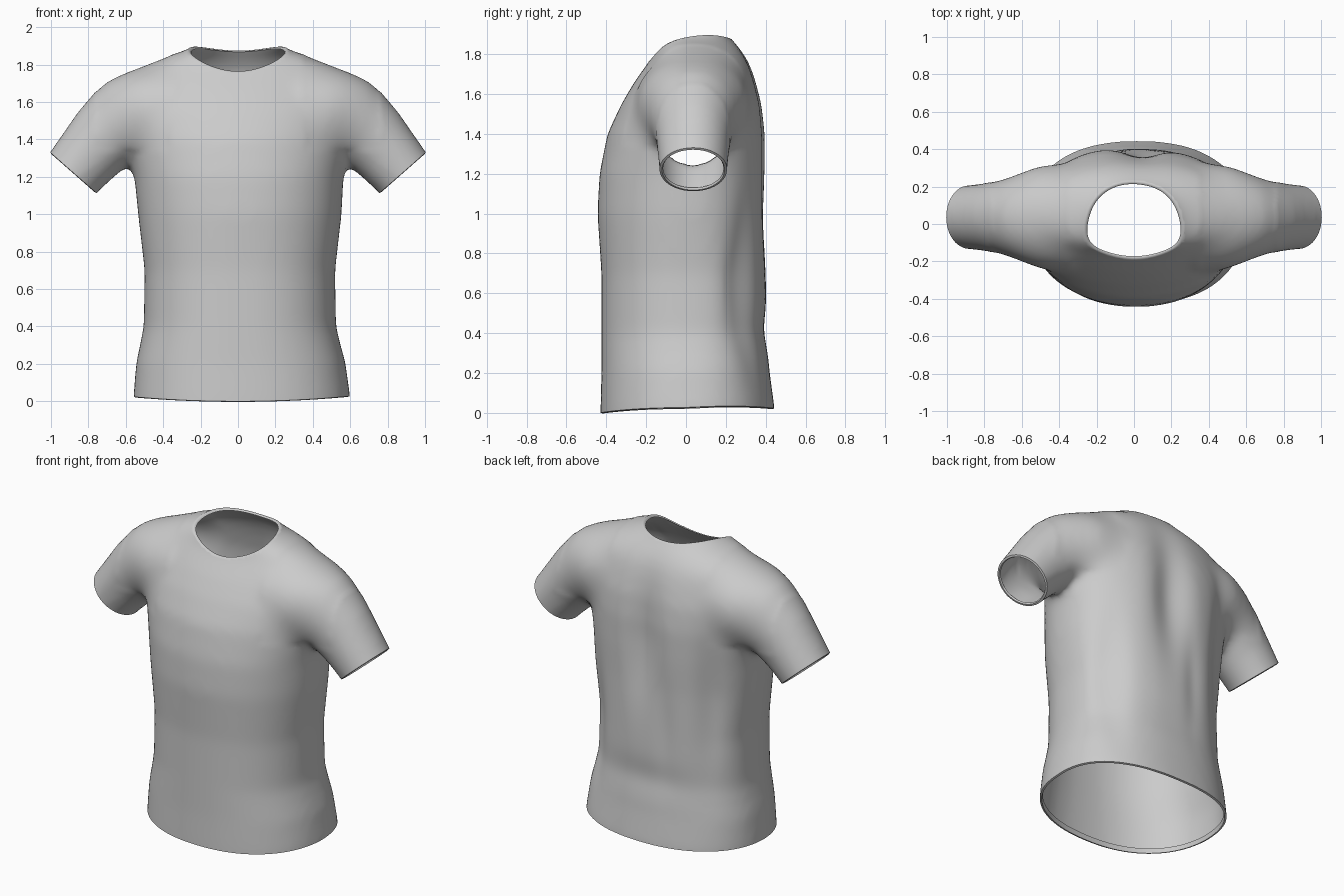
import bpy, bmesh, math
from mathutils import Vector

if "Cube" in bpy.data.objects:
    bpy.data.objects.remove(bpy.data.objects["Cube"])

SEG = 48


def loft(bm, rings):
    """Closed solid through a list of point rings."""
    loops = [[bm.verts.new(p) for p in ring] for ring in rings]
    for a, b in zip(loops, loops[1:]):
        for i in range(SEG):
            j = (i + 1) % SEG
            bm.faces.new((a[i], a[j], b[j], b[i]))
    bm.faces.new(loops[0][::-1])
    bm.faces.new(loops[-1])


def torso_ring(z, cx, half, front, back, n):
    """Rounded-oval horizontal section with its own front and back depth."""
    yc, pts = 0.03, []
    for i in range(SEG):
        a = 2 * math.pi * i / SEG
        c, s = math.cos(a), math.sin(a)
        x = math.copysign(abs(c) ** (2 / n), c) * half
        y = abs(s) ** (2 / n) * ((back - yc) if s > 0 else (front - yc))
        pts.append((cx + x, yc + y, z))
    return pts


def sleeve_ring(side, tx, tz, bx, bz, hy):
    """Oval section given by its top point, bottom point and half depth."""
    pts = []
    for i in range(SEG):
        a = 2 * math.pi * i / SEG
        c, s = math.cos(a), math.sin(a)
        pts.append((side * ((tx + bx) / 2 + c * (tx - bx) / 2),
                    0.037 + hy * s,
                    (tz + bz) / 2 + c * (tz - bz) / 2))
    return pts


# torso sections: height, x shift, half width, front y, back y, squareness
TORSO = [(-0.12, .02, .58, -.43, .445, 2.3), (0.0, .02, .58, -.43, .445, 2.3),
         (0.2, .015, .56, -.425, .42, 2.3), (0.4, .01, .515, -.425, .405, 2.3),
         (0.7, .01, .51, -.425, .405, 2.3), (1.0, .01, .545, -.445, .405, 2.2),
         (1.2, .005, .56, -.435, .41, 2.2), (1.4, 0, .60, -.395, .41, 2.1),
         (1.55, 0, .63, -.325, .39, 2.1), (1.66, 0, .63, -.26, .36, 2),
         (1.73, 0, .61, -.21, .335, 2), (1.78, 0, .545, -.175, .31, 2),
         (1.83, 0, .43, -.155, .275, 2), (1.88, 0, .275, -.15, .23, 2),
         (1.92, 0, .213, -.15, .20, 2.1), (2.02, 0, .205, -.15, .20, 2.1)]

# sleeve sections: top x, top z, bottom x, bottom z, half depth
SLEEVE = [(.36, 1.81, .28, 1.34, .29), (.56, 1.78, .44, 1.29, .285),
          (.715, 1.715, .585, 1.265, .222), (.86, 1.545, .67, 1.19, .187),
          (1.005, 1.335, .755, 1.112, .172), (1.06, 1.26, .81, 1.04, .17)]

# rough closed shirt volume
bm = bmesh.new()
loft(bm, [torso_ring(*r) for r in TORSO])
for side in (-1, 1):
    loft(bm, [sleeve_ring(side, *r) for r in SLEEVE])
bmesh.ops.recalc_face_normals(bm, faces=bm.faces)
mesh = bpy.data.meshes.new("t_shirt")
bm.to_mesh(mesh)
bm.free()
shirt = bpy.data.objects.new("t_shirt", mesh)
bpy.context.collection.objects.link(shirt)
bpy.context.view_layer.objects.active = shirt
shirt.select_set(True)

# fuse and soften the parts into one skin
m = shirt.modifiers.new("fuse", 'REMESH')
m.mode, m.voxel_size = 'VOXEL', 0.022
bpy.ops.object.modifier_apply(modifier="fuse")
m = shirt.modifiers.new("soften", 'SMOOTH')
m.factor, m.iterations = 0.5, 20
bpy.ops.object.modifier_apply(modifier="soften")

bm = bmesh.new()
bm.from_mesh(shirt.data)

# blend the shoulder seams further
shoulder = [v for v in bm.verts if .36 < abs(v.co.x) < .76 and v.co.z > 1.34]
for _ in range(30):
    bmesh.ops.smooth_vert(bm, verts=shoulder, factor=.5,
                          use_axis_x=True, use_axis_y=True, use_axis_z=True)

# cloth folds on the back: x, width, height, height spread, depth
FOLDS = [(.04, .12, 1.28, .38, .055), (-.38, .07, .95, .40, .035),
         (.42, .07, .65, .35, .035), (-.12, .06, .75, .3, .012),
         (0, .3, .42, .1, .012)]


def bell(t):
    return math.exp(-t * t)


for v in bm.verts:
    x, y, z = v.co
    if abs(x) < 0.62:
        back = max(0, min(1, (y - .1) / .12))
        for fx, fw, fz, fh, depth in FOLDS:
            v.co.y -= back * depth * bell((x - fx) / fw) * bell((z - fz) / fh)


def open_end(point, normal, inside, depth):
    """Cut an opening and turn its edge inward as a narrow hem."""
    n = Vector(normal).normalized()
    faces = [f for f in bm.faces if all(inside(v.co) for v in f.verts)]
    geom = faces + list({e for f in faces for e in f.edges}) \
        + list({v for f in faces for v in f.verts})
    cut = bmesh.ops.bisect_plane(bm, geom=geom, plane_co=point, plane_no=n,
                                 clear_outer=True)["geom_cut"]
    edges = [g for g in cut if isinstance(g, bmesh.types.BMEdge) and g.is_boundary]
    for inset, drop in ((.012, -.003), (.006, depth)):
        ext = bmesh.ops.extrude_edge_only(bm, edges=edges)["geom"]
        verts = [g for g in ext if isinstance(g, bmesh.types.BMVert)]
        edges = [g for g in ext if isinstance(g, bmesh.types.BMEdge) and g.is_boundary]
        centre = sum((v.co for v in verts), Vector()) / len(verts)
        for v in verts:
            d = centre - v.co
            d -= n * d.dot(n)
            v.co += d.normalized() * inset - n * drop


# bottom hem and sleeve cuffs
open_end((0, 0, 0), (0, 0, -1), lambda p: p.z < .3, .03)
for side in (-1, 1):
    open_end((side * .88, 0, 1.222), (side * .66, 0, -.75),
             lambda p: p.x * side > .66, .01)


# neckline: the cut rises towards the shoulders
def rise(x):
    return .06 * (x / .24) ** 2


for v in bm.verts:
    v.co.z -= rise(v.co.x)
open_end((0, -.15, 1.77), (0, -.265, .96),
         lambda p: abs(p.x) < .4 and p.z + rise(p.x) > 1.6, .005)
for v in bm.verts:
    v.co.z += rise(v.co.x)

# hem lifts slightly at the sides and back
for v in bm.verts:
    if v.co.z < .3:
        k = 1 - max(0, v.co.z) / .3
        v.co.z += k * (.025 * (v.co.x / .57) ** 2 + .02 * max(0, v.co.y) / .4)

bmesh.ops.recalc_face_normals(bm, faces=bm.faces)
for f in bm.faces:
    f.smooth = True
bm.to_mesh(shirt.data)
bm.free()
bpy.ops.object.shade_smooth_by_angle(angle=math.radians(60))
